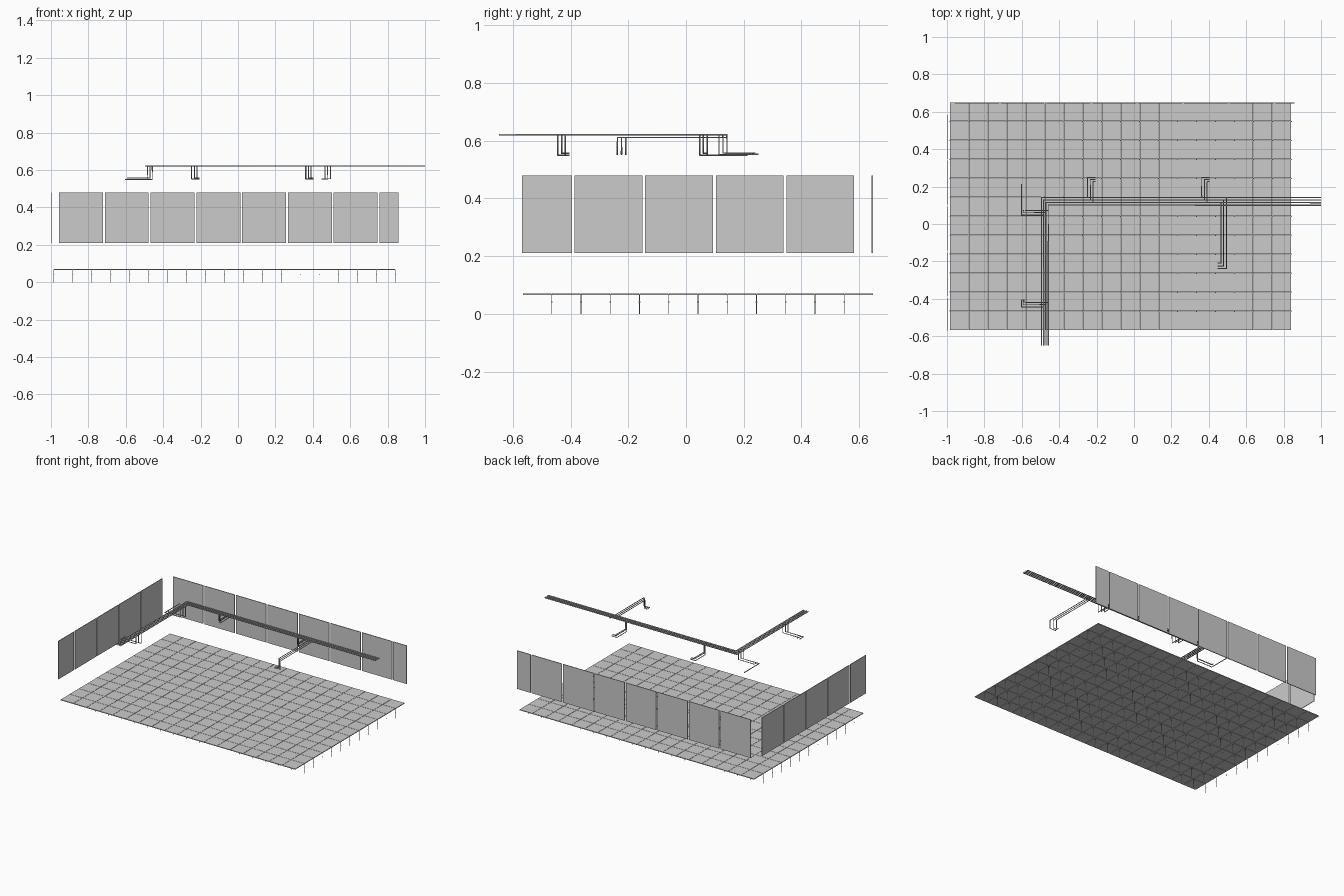
import bpy, bmesh
from mathutils import Matrix, Vector

if "Cube" in bpy.data.objects:
    bpy.data.objects.remove(bpy.data.objects["Cube"])


def add_box(bm, lo, hi):
    lo, hi = Vector(lo), Vector(hi)
    m = Matrix.Translation((lo + hi) / 2) @ Matrix.Diagonal((*(hi - lo), 1))
    bmesh.ops.create_cube(bm, size=1, matrix=m)


def add_rod(bm, x, y, z0, z1, r, sides=6):
    bmesh.ops.create_cone(bm, cap_ends=True, segments=sides, radius1=r, radius2=r,
                          depth=z1 - z0, matrix=Matrix.Translation((x, y, (z0 + z1) / 2)))


def finish(bm, name):
    me = bpy.data.meshes.new(name)
    bm.to_mesh(me)
    bm.free()
    ob = bpy.data.objects.new(name, me)
    bpy.context.collection.objects.link(ob)
    return ob


def pipes(name, paths, r=0.0035):
    cu = bpy.data.curves.new(name, 'CURVE')
    cu.dimensions = '3D'
    cu.bevel_depth = r
    cu.bevel_resolution = 1
    cu.use_fill_caps = True
    for pts in paths:
        sp = cu.splines.new('POLY')
        sp.points.add(len(pts) - 1)
        for p, co in zip(sp.points, pts):
            p.co = (*co, 1)
    ob = bpy.data.objects.new(name, cu)
    bpy.context.collection.objects.link(ob)


# Raised floor tiles
X0, Y0, P, NX, NY = -0.984, -0.567, 0.1014, 18, 12
GAP = 0.001
bm = bmesh.new()
for i in range(NX):
    for j in range(NY):
        x, y = X0 + i * P, Y0 + j * P
        add_box(bm, (x + GAP, y + GAP, 0.066), (x + P - GAP, y + P - GAP, 0.071))
finish(bm, "floor_tiles")

# Thin adjustable floor pedestals with a lock nut
bm = bmesh.new()
for i in range(NX + 1):
    for j in range(1, NY):
        x, y = X0 + i * P, Y0 + j * P
        add_rod(bm, x, y, 0.0, 0.067, 0.0013)
        add_rod(bm, x, y, 0.039, 0.042, 0.003)
finish(bm, "floor_pedestals")

# Wall panels along the back and left sides
ZB, ZT, PITCH, W = 0.211, 0.48, 0.2447, 0.235
bm = bmesh.new()
for i in range(8):
    x = -0.957 + i * PITCH
    add_box(bm, (x, 0.644, ZB), (min(x + W, 0.859), 0.649, ZT))
finish(bm, "back_wall_panels")
bm = bmesh.new()
for i in range(5):
    y = 0.583 - i * PITCH
    add_box(bm, (-1.0, max(y - W, -0.569), ZB), (-0.996, y, ZT))
finish(bm, "left_wall_panels")

# Main pipe bundle, four concentric L runs
ZM, ZL = 0.621, 0.553
mx = [-0.495 + 0.0122 * k for k in range(4)]
my = [0.142 - 0.0138 * k for k in range(4)]
pipes("main_pipes", [[(x, -0.649, ZM), (x, y, ZM), (1.0, y, ZM)] for x, y in zip(mx, my)])

# Left branches: drop, run left, turn to the back
for name, y0, ends in (("left_rear_branch", 0.048, (0.213, 0.075, 0.075)),
                       ("left_front_branch", -0.444, (-0.404, -0.404, -0.404))):
    paths = []
    for k in range(3):
        y, x1 = y0 + 0.0125 * k, -0.602 + 0.010 * k
        z = ZL + (0.004 if k % 2 else -0.003)
        pts = [(mx[k + 1], y, ZM), (mx[k + 1], y, z), (x1, y, z)]
        if ends[k] > y + 0.004:
            pts.append((x1, ends[k], z))
        paths.append(pts)
    pipes(name, paths, 0.003)

# Rear branches: drop, run back, turn right
for name, x0 in (("rear_branch_1", -0.248), ("rear_branch_2", 0.362)):
    paths = []
    for k in range(3):
        x, y1 = x0 + 0.0145 * k, 0.249 - 0.011 * k
        z = ZL + (0.004 if k % 2 else 0)
        paths.append([(x, my[k], ZM), (x, my[k], z), (x, y1, z), (x0 + 0.041, y1, z)])
    pipes(name, paths, 0.003)

# Front branch: run forward under the main pipes, drop, turn left
paths = []
for k in range(3):
    x, y1 = 0.494 - 0.0145 * k, -0.238 + 0.0145 * k
    paths.append([(x, my[k], ZM), (x, my[k], 0.611), (x, y1, 0.611), (x, y1, ZL), (0.447, y1, ZL)])
pipes("front_branch", paths, 0.003)
